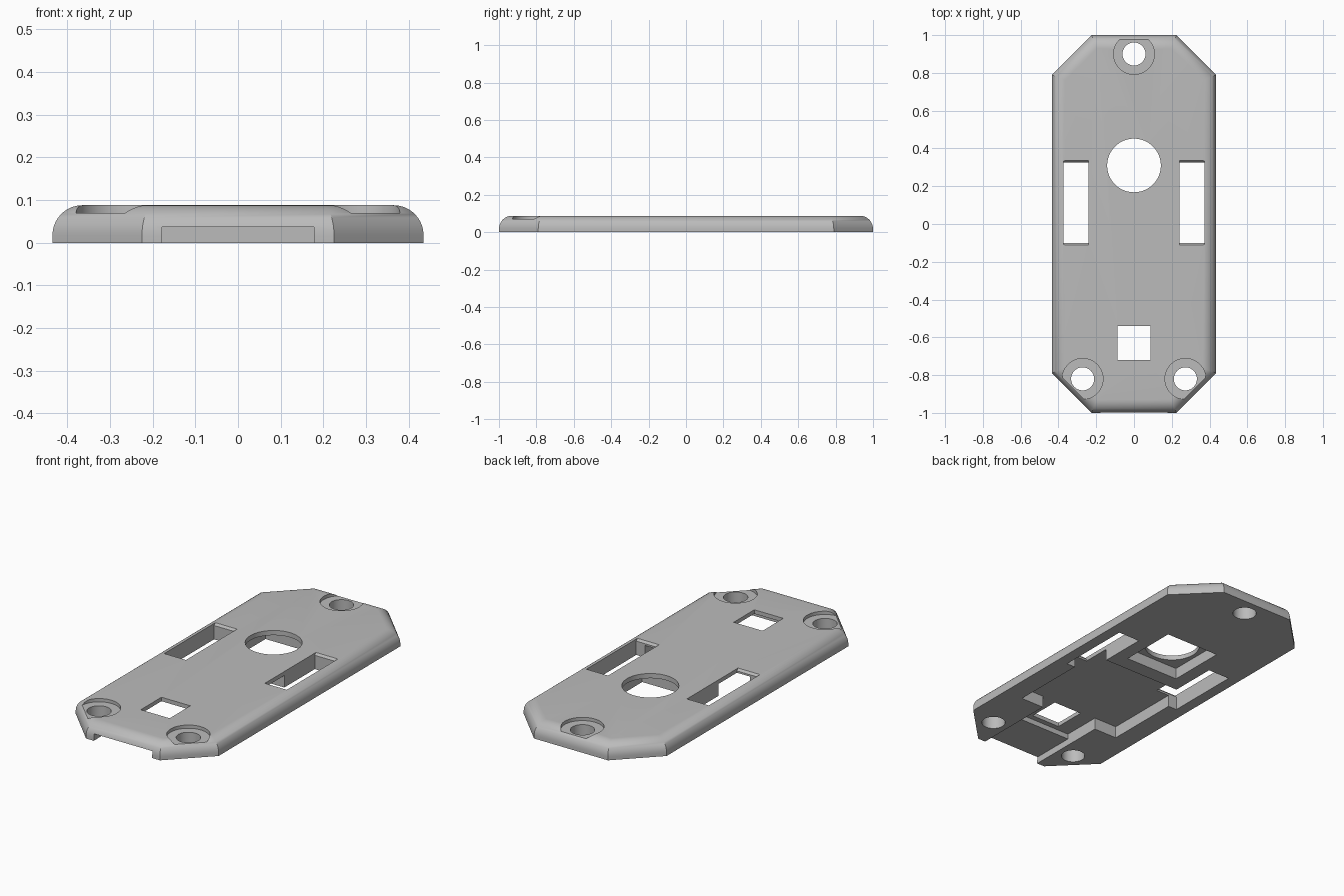
import bpy
import bmesh
from math import cos, sin, pi, sqrt

if "Cube" in bpy.data.objects:
    bpy.data.objects.remove(bpy.data.objects["Cube"])

HALF_W, HALF_L, CHAMFER, HEIGHT, ROUND = 0.435, 1.0, 0.21, 0.088, 0.07

grey = bpy.data.materials.new("plain grey")
grey.use_nodes = True
grey.diffuse_color = (0.5, 0.5, 0.5, 1)
grey.node_tree.nodes["Principled BSDF"].inputs["Base Color"].default_value = (0.5, 0.5, 0.5, 1)


def loft(name, rings):
    """Solid through a stack of equal-length rings of 3D points."""
    bm = bmesh.new()
    loops = [[bm.verts.new(p) for p in ring] for ring in rings]
    n = len(loops[0])
    for low, high in zip(loops, loops[1:]):
        for i in range(n):
            j = (i + 1) % n
            bm.faces.new((low[i], low[j], high[j], high[i]))
    bm.faces.new(loops[0][::-1])
    bm.faces.new(loops[-1])
    bmesh.ops.recalc_face_normals(bm, faces=bm.faces)
    mesh = bpy.data.meshes.new(name)
    bm.to_mesh(mesh)
    bm.free()
    mesh.materials.append(grey)
    obj = bpy.data.objects.new(name, mesh)
    bpy.context.collection.objects.link(obj)
    return obj


def at(points, z):
    return [(x, y, z) for x, y in points]


def rect(x0, x1, y0, y1):
    return [(x0, y0), (x1, y0), (x1, y1), (x0, y1)]


def circle(cx, cy, r, n=64):
    return [(cx + r * cos(2 * pi * i / n), cy + r * sin(2 * pi * i / n)) for i in range(n)]


def octagon(inset):
    """Plate outline with every side moved inward by the same distance."""
    w, l = HALF_W - inset, HALF_L - inset
    s = HALF_W + HALF_L - CHAMFER - sqrt(2) * inset
    quarter = [(w, s - w), (s - l, l)]
    half = quarter + [(-x, y) for x, y in quarter[::-1]]
    return half + [(-x, -y) for x, y in half]


# Plate with a rounded upper rim
rings = [at(octagon(0), 0)]
STEPS = 10
for k in range(STEPS + 1):
    a = k / STEPS * pi / 2
    rings.append(at(octagon(ROUND * (1 - cos(a))), HEIGHT - ROUND + ROUND * sin(a)))
plate = loft("cover_plate", rings)


def cut(name, outline, z0=-0.1, z1=0.2):
    carve(loft(name, [at(outline, z0), at(outline, z1)]))


def carve(cutter):
    cutter.hide_render = True
    mod = plate.modifiers.new(cutter.name, 'BOOLEAN')
    mod.operation = 'DIFFERENCE'
    mod.solver = 'EXACT'
    mod.object = cutter
    bpy.ops.object.modifier_apply(modifier=mod.name)
    bpy.data.objects.remove(cutter)


bpy.context.view_layer.objects.active = plate
plate.select_set(True)

# Underside: stepped recess, cable channel and square pocket
right_half = [(0.178, -0.75), (0.178, -0.53), (0.32, -0.53), (0.32, 0.06)]
recess = right_half + [(-x, y) for x, y in right_half[::-1]]
cut("recess", recess, z1=0.066)
cut("channel", rect(-0.178, 0.178, -1.1, -0.74), z1=0.037)
cut("pocket", rect(-0.165, 0.165, 0.145, 0.475), z1=0.062)

# Openings through the face
cut("round_window", circle(0, 0.31, 0.142, 96))
cut("square_window", rect(-0.088, 0.088, -0.72, -0.54))

# Side slots, flared slightly at the top of both ends
for side in (-1, 1):
    x0, x1 = sorted((side * 0.24, side * 0.373))
    body, flare = rect(x0, x1, -0.1, 0.325), rect(x0, x1, -0.11, 0.335)
    carve(loft("side_slot", [at(body, -0.1), at(body, HEIGHT - 0.012),
                             at(flare, HEIGHT), at(flare, 0.2)]))

# Counterbored screw holes
for x, y in ((0, 0.9), (-0.272, -0.82), (0.272, -0.82)):
    cut("screw_seat", circle(x, y, 0.108), z0=0.07)
    cut("screw_hole", circle(x, y, 0.061))

bpy.ops.object.shade_smooth_by_angle(angle=pi / 6)
